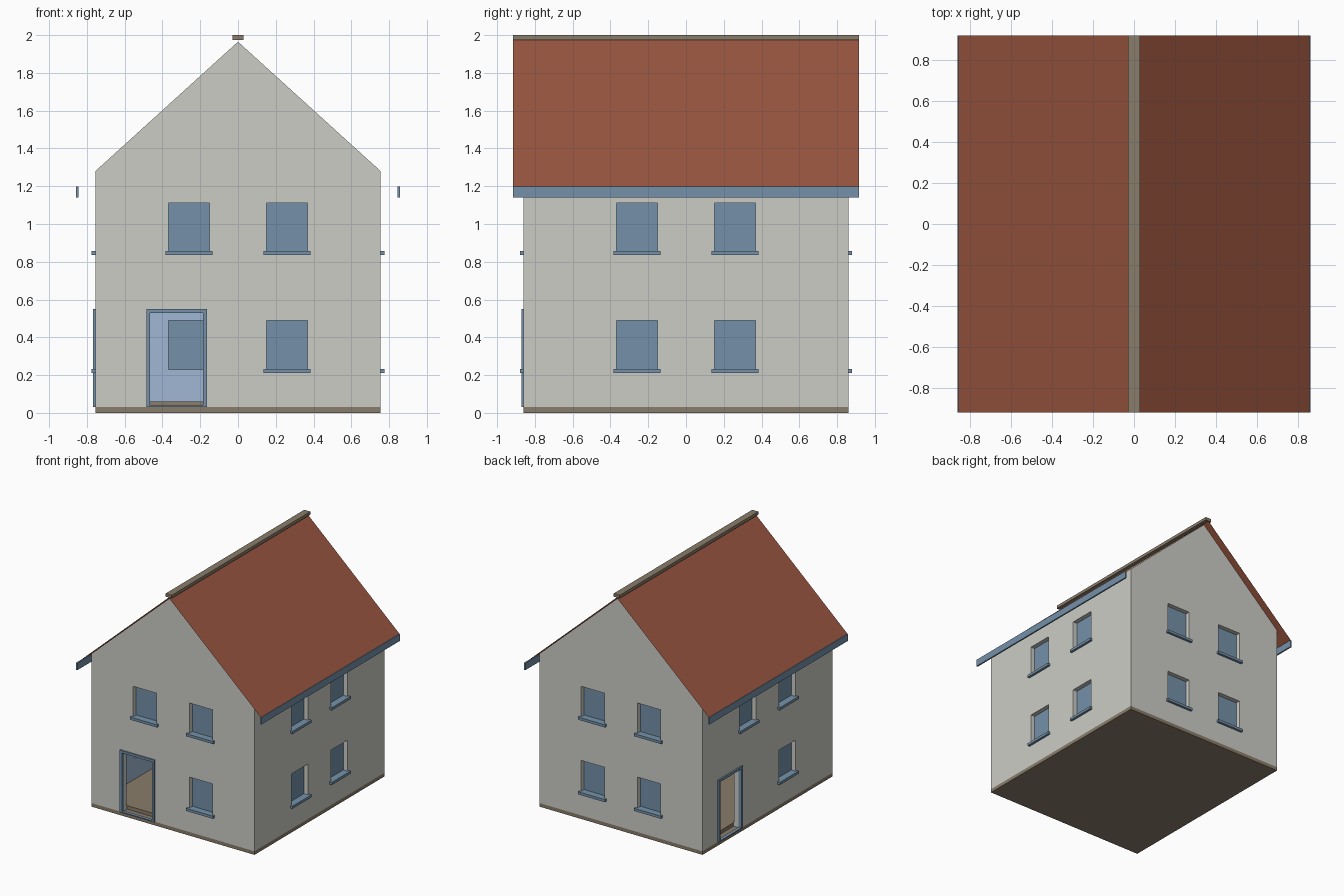
import bpy, bmesh
from math import radians
from mathutils import Matrix, Vector

cube = bpy.data.objects.get("Cube")
if cube:
    bpy.data.objects.remove(cube, do_unlink=True)


def material(name, rgb):
    m = bpy.data.materials.new(name)
    m.use_nodes = True
    lin = [(c / 255) ** 2.2 for c in rgb] + [1]
    m.diffuse_color = lin
    m.node_tree.nodes["Principled BSDF"].inputs["Base Color"].default_value = lin
    return m


RENDER = material("pale grey render", (203, 203, 197))
PALE = material("pale blue plaster", (160, 182, 212))
STONE = material("brown stone", (137, 124, 106))
BLUE = material("slate blue", (116, 144, 168))
TILE = material("red tile", (152, 86, 66))

HX, HY = 0.755, 0.86        # half size of the walls
WALL = 0.06                 # wall thickness
BASE, FLOOR, EAVES, APEX = 0.03, 0.06, 1.28, 1.965
ROOF_Y = 0.917


def add_box(bm, lo, hi, turn=Matrix()):
    lo, hi = Vector(lo), Vector(hi)
    size = Matrix.Diagonal((*(hi - lo), 1))
    bmesh.ops.create_cube(bm, size=1, matrix=turn @ Matrix.Translation((lo + hi) / 2) @ size)


def finish(name, bm, *mats):
    bmesh.ops.recalc_face_normals(bm, faces=bm.faces)
    mesh = bpy.data.meshes.new(name)
    bm.to_mesh(mesh)
    bm.free()
    for m in mats:
        mesh.materials.append(m)
    ob = bpy.data.objects.new(name, mesh)
    bpy.context.collection.objects.link(ob)
    return ob


def boxes(name, mat, parts, turn=Matrix()):
    bm = bmesh.new()
    for lo, hi in parts:
        add_box(bm, lo, hi, turn)
    return finish(name, bm, mat)


# Openings of each wall, drawn as a front wall and turned into place
WIN_W, WIN_X = 0.108, 0.26
STOREYS = {"lower": (0.23, 0.49), "upper": (0.855, 1.11)}
SIDES = {"front": (0, HY, -0.325), "right": (90, HX, None),
         "back": (180, HY, None), "left": (-90, HX, -0.5)}
openings = bmesh.new()
for side, (angle, d, door) in SIDES.items():
    turn = Matrix.Rotation(radians(angle), 4, "Z")
    inner = -d + WALL + 0.005
    for storey, (z0, z1) in STOREYS.items():
        for x in (-WIN_X, WIN_X):
            if door is not None and storey == "lower" and x < 0:
                continue
            add_box(openings, (x - WIN_W, -d - 0.1, z0), (x + WIN_W, inner, z1), turn)
            label = f"{side}_{storey}_{'a' if x < 0 else 'b'}"
            boxes(label + "_window_pane", BLUE,
                  [((x - WIN_W, -d + 0.038, z0), (x + WIN_W, -d + 0.05, z1))], turn)
            boxes(label + "_window_sill", BLUE,
                  [((x - 0.125, -d - 0.02, z0 - 0.02), (x + 0.125, -d + 0.038, z0 + 0.002))], turn)
    if door is not None:
        top, out, half = 0.55, 0.16, 0.14
        add_box(openings, (door - half - 0.005, -d - 0.1, 0.01),
                (door + half + 0.005, inner, top - 0.015), turn)
        y0, y1 = -d - 0.012, -d + 0.015
        boxes(side + "_door_frame", BLUE, [
            ((door - out, y0, BASE), (door - half, y1, top)),
            ((door + half, y0, BASE), (door + out, y1, top)),
            ((door - half, y0, top - 0.02), (door + half, y1, top)),
            ((door - half, y0, BASE), (door + half, y1, BASE + 0.008))], turn)

# Walls with gables: an extruded profile with rooms and openings cut out
bm = bmesh.new()
profile = [(-HX, BASE), (HX, BASE), (HX, EAVES), (0, APEX), (-HX, EAVES)]
face = bm.faces.new([bm.verts.new((x, -HY, z)) for x, z in profile])
ext = bmesh.ops.extrude_face_region(bm, geom=[face])
bmesh.ops.translate(bm, vec=(0, 2 * HY, 0),
                    verts=[v for v in ext["geom"] if isinstance(v, bmesh.types.BMVert)])
walls = finish("walls", bm, RENDER, PALE, STONE)

ix, iy = HX - WALL, HY - WALL
rooms = boxes("room_cutter", PALE, [((-ix, -iy, FLOOR), (ix, iy, 0.6)),
                                    ((-ix, -iy, 0.66), (ix, iy, 1.24))])
holes = finish("opening_cutter", openings, RENDER)
for cutter in (rooms, holes):
    cutter.hide_render = True
    mod = walls.modifiers.new(cutter.name, "BOOLEAN")
    mod.operation, mod.solver, mod.object = "DIFFERENCE", "EXACT", cutter
bpy.context.view_layer.update()
cut = bpy.data.meshes.new_from_object(walls.evaluated_get(bpy.context.evaluated_depsgraph_get()))
walls.modifiers.clear()
walls.data = cut
for cutter in (rooms, holes):
    bpy.data.objects.remove(cutter, do_unlink=True)

# Plaster inside, stone on the floor, render everywhere else
cut.materials.clear()
for m in (RENDER, PALE, STONE):
    cut.materials.append(m)
for p in cut.polygons:
    pts = [cut.vertices[i].co for i in p.vertices]
    inside = all(abs(v.x) < ix + 0.001 and abs(v.y) < iy + 0.001 for v in pts)
    if max(v.z for v in pts) < FLOOR + 0.001:
        p.material_index = 2
    else:
        p.material_index = 1 if inside else 0

# Base slab
boxes("base_slab", STONE, [((-HX, -HY, 0), (HX, HY, BASE))])

# Roof: two thin sheets meeting at the ridge
bm = bmesh.new()
rows = [[bm.verts.new((x, y, z)) for y in (-ROOF_Y, ROOF_Y)]
        for x, z in ((-0.855, 1.196), (0, 1.973), (0.855, 1.196))]
for a, b in zip(rows, rows[1:]):
    bm.faces.new((a[0], b[0], b[1], a[1]))
finish("roof", bm, TILE)

# Eaves boards and ridge cap
for name, s in (("left", -1), ("right", 1)):
    x0, x1 = sorted((s * 0.845, s * 0.858))
    boxes(name + "_eaves_board", BLUE, [((x0, -ROOF_Y, 1.14), (x1, ROOF_Y, 1.198))])
boxes("ridge_cap", STONE, [((-0.028, -ROOF_Y, 1.974), (0.028, ROOF_Y, 2.0))])
